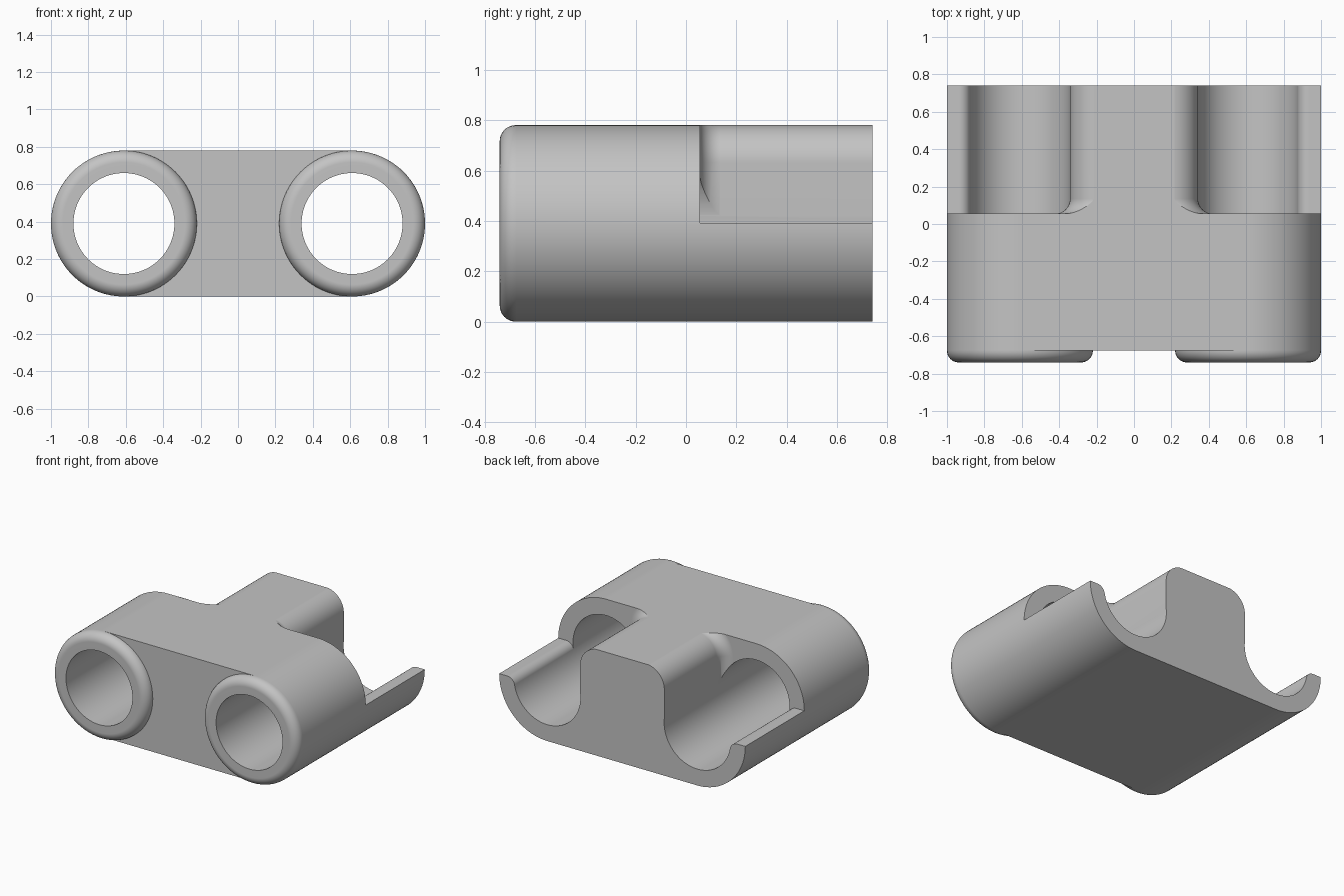
import bpy, bmesh
from math import sin, cos, pi, radians

if "Cube" in bpy.data.objects:
    bpy.data.objects.remove(bpy.data.objects["Cube"], do_unlink=True)

# Main dimensions
R, BORE, CX = 0.39, 0.27, 0.61
FRONT, FACE, STEP, BACK = -0.74, -0.675, 0.055, 0.74
SEG = 96

grey = bpy.data.materials.new("plain grey")
grey.use_nodes = True
colour = (0.55, 0.55, 0.55, 1)
grey.diffuse_color = colour
grey.node_tree.nodes["Principled BSDF"].inputs["Base Color"].default_value = colour


def loft(name, rings, caps=True):
    """Skin a list of equal-length closed rings of points."""
    bm = bmesh.new()
    loops = [[bm.verts.new(p) for p in ring] for ring in rings]
    for a, b in zip(loops, loops[1:]):
        for i in range(len(a)):
            j = (i + 1) % len(a)
            bm.faces.new((a[i], a[j], b[j], b[i]))
    if caps:
        bm.faces.new(loops[0])
        bm.faces.new(loops[-1])
    bmesh.ops.recalc_face_normals(bm, faces=bm.faces)
    mesh = bpy.data.meshes.new(name)
    bm.to_mesh(mesh)
    bm.free()
    mesh.materials.append(grey)
    obj = bpy.data.objects.new(name, mesh)
    bpy.context.collection.objects.link(obj)
    return obj


def arc(x, z, r, start, end, n):
    steps = [radians(start + (end - start) * i / n) for i in range(n + 1)]
    return [(x + r * cos(a), z + r * sin(a)) for a in steps]


def at(profile, y, side=1):
    return [(side * x, y, z) for x, z in profile]


def circle(x, r, y):
    return at(arc(x, R, r, 0, 360, SEG)[:-1], y)


def activate(obj):
    bpy.ops.object.select_all(action="DESELECT")
    obj.select_set(True)
    bpy.context.view_layer.objects.active = obj


def cut(obj, cutter):
    cutter.hide_render = True
    mod = obj.modifiers.new("cut", "BOOLEAN")
    mod.operation, mod.solver, mod.object = "DIFFERENCE", "EXACT", cutter
    activate(obj)
    bpy.ops.object.modifier_apply(modifier=mod.name)
    bpy.data.objects.remove(cutter, do_unlink=True)


def trough_profile(d):
    """Space above one open trough, pulled away from the rib by d."""
    half, corner, top = 0.342, 0.15, 2 * R + 0.0015
    x, ledge, lip = half - corner, R + 0.001, 0.06
    rib = arc(x, top - corner, corner + d, 90, 0, 16)
    lip_x = CX + ((BORE + lip) ** 2 - lip ** 2) ** 0.5
    edge = arc(lip_x, ledge - lip, lip, 170, 90, 8)
    return ([(x, 1)] + rib + [(half + d, ledge), (CX, R - 0.09)]
            + edge + [(1.2, ledge), (1.2, 1)])


# Body: stadium-shaped bar with two bores and two open troughs at the back
stadium = arc(CX, R, R, -90, 90, SEG // 2) + arc(-CX, R, R, 90, 270, SEG // 2)
body = loft("body", [at(stadium, FACE), at(stadium, BACK)])

for side in (1, -1):
    cut(body, loft("bore_cutter", [circle(side * CX, BORE, -1), circle(side * CX, BORE, 1)]))

    # Trough cutter with a concave fillet where the rib meets the block
    fillet = 0.08
    rings = []
    for i in range(11):
        a = i / 10 * pi / 2
        rings.append(at(trough_profile(fillet * (1 - sin(a))),
                        STEP + fillet * (1 - cos(a)), side))
    rings.append(at(trough_profile(0), 1, side))
    cut(body, loft("trough_cutter", rings))

# Collars: rounded tube ends standing proud of the front face
parts = [body]
for side, name in ((1, "left_collar"), (-1, "right_collar")):
    round_r = 0.063
    outer = [(R - round_r + round_r * sin(a), FRONT + round_r * (1 - cos(a)))
             for a in (i / 12 * pi / 2 for i in range(13))]
    profile = [(BORE, FACE), (BORE, FRONT)] + outer + [(R, FACE)]
    parts.append(loft(name, [circle(side * CX, r, y) for r, y in profile], caps=False))

for obj in parts:
    activate(obj)
    bpy.ops.object.shade_smooth_by_angle(angle=radians(30))
    normals = obj.modifiers.new("even shading", "WEIGHTED_NORMAL")
    normals.keep_sharp = True
